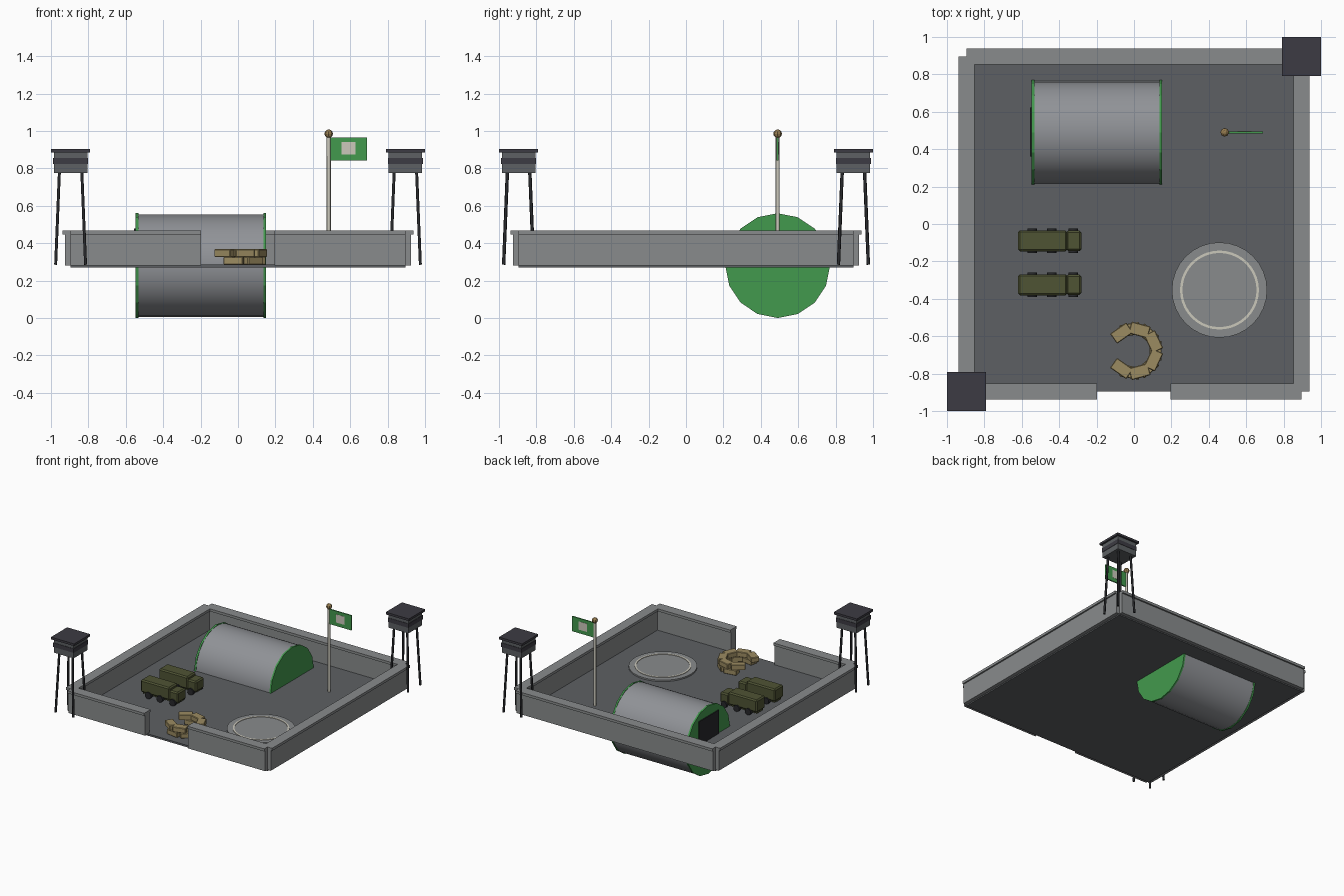
import bpy, bmesh, math
from mathutils import Vector, Matrix

if "Cube" in bpy.data.objects:
    bpy.data.objects.remove(bpy.data.objects["Cube"])


def mat(name, r, g, b):
    m = bpy.data.materials.new(name)
    m.diffuse_color = (r, g, b, 1)
    m.use_nodes = True
    m.node_tree.nodes["Principled BSDF"].inputs["Base Color"].default_value = m.diffuse_color
    return m


WALL = mat("wall_grey", .25, .26, .265)
FLOOR = mat("floor_grey", .11, .118, .126)
STEEL = mat("hangar_grey", .28, .29, .31)
GREEN = mat("green", .055, .32, .075)
ROOF = mat("roof_dark", .046, .044, .056)
BLACK = mat("black", .02, .021, .024)
OLIVE = mat("olive", .078, .088, .034)
TAN = mat("sandbag_tan", .33, .26, .12)
CREAM = mat("cream", .6, .58, .5)
BRASS = mat("brass", .3, .2, .08)


def finish(name, bm, m, smooth=False):
    bmesh.ops.recalc_face_normals(bm, faces=bm.faces)
    me = bpy.data.meshes.new(name)
    bm.to_mesh(me)
    bm.free()
    me.materials.append(m)
    if smooth:
        for p in me.polygons:
            p.use_smooth = len(p.vertices) == 4
    ob = bpy.data.objects.new(name, me)
    bpy.context.collection.objects.link(ob)
    return ob


def box(name, lo, hi, m, bevel=0, spin=None):
    """Box between two corners, optionally bevelled and turned by a matrix."""
    lo, hi = Vector(lo), Vector(hi)
    bm = bmesh.new()
    bmesh.ops.create_cube(bm, size=1, matrix=Matrix.Translation((lo + hi) / 2)
                          @ Matrix.Diagonal((*(hi - lo), 1)))
    if bevel:
        bmesh.ops.bevel(bm, geom=bm.edges[:], offset=bevel, segments=1, affect='EDGES')
    if spin:
        bm.transform(spin)
    return finish(name, bm, m)


def rod(name, a, b, r, m, sides=8, smooth=True):
    """Cylinder from point a to point b."""
    a, b = Vector(a), Vector(b)
    d = b - a
    bm = bmesh.new()
    bmesh.ops.create_cone(bm, cap_ends=True, segments=sides, radius1=r, radius2=r,
                          depth=d.length)
    bm.transform(Matrix.Translation((a + b) / 2) @ Vector((0, 0, 1)).rotation_difference(d).to_matrix().to_4x4())
    return finish(name, bm, m, smooth)


G = .285   # ground level
E = .895   # half the yard

# Yard floor
box("yard_floor", (-E, -E, .27), (E, E, G), FLOOR)


# Perimeter walls with wider caps, gate gap at the front
def wall(name, x0, y0, x1, y1):
    along_x = x1 - x0 > y1 - y0
    for part, t, z0, z1 in (("wall", .03, G - .005, .447), ("cap", .042, .447, .468)):
        dx, dy = (0, t) if along_x else (t, 0)
        box(f"{name}_{part}", (x0 - dx, y0 - dy, z0), (x1 + dx, y1 + dy, z1), WALL)


wall("back", -E, E, E, E)
wall("left", -E, -E, -E, E)
wall("right", E, -E, E, E)
wall("front_left", -E, -E, -.197, -E)
wall("front_right", .195, -E, E, -E)

# Hangar: round barrel half sunk through the floor, green ends, dark door
HY, HZ = .49, .28
rod("hangar_barrel", (-.535, HY, HZ), (.14, HY, HZ), .274, STEEL, 32)
rod("hangar_end_left", (-.547, HY, HZ), (-.532, HY, HZ), .28, GREEN, 16, False)
rod("hangar_end_right", (.136, HY, HZ), (.15, HY, HZ), .28, GREEN, 16, False)
box("hangar_door", (-.555, .362, G), (-.546, .622, .478), BLACK)

# Landing pad with painted ring
PX, PY = .457, -.353
rod("landing_pad", (PX, PY, G), (PX, PY, G + .012), .255, WALL, 32)
bm = bmesh.new()
n = 40
rings = [[bm.verts.new((PX + r * math.cos(2 * math.pi * i / n),
                        PY + r * math.sin(2 * math.pi * i / n), G + z)) for i in range(n)]
         for r, z in ((.198, .01), (.198, .016), (.211, .016), (.211, .01))]
for k in range(4):
    a, b = rings[k], rings[(k + 1) % 4]
    for i in range(n):
        bm.faces.new((a[i], a[(i + 1) % n], b[(i + 1) % n], b[i]))
finish("landing_pad_ring", bm, CREAM)

# Two parked trucks
for t, y in enumerate((-.09, -.325)):
    nm = f"truck_{t + 1}"
    box(nm + "_cargo", (-.62, y - .056, G + .033), (-.357, y + .056, G + .135), OLIVE, .01)
    box(nm + "_cab", (-.362, y - .054, G + .028), (-.281, y + .054, G + .115), OLIVE, .01)
    box(nm + "_chassis", (-.61, y - .04, G + .02), (-.29, y + .04, G + .04), OLIVE)
    for w, x in enumerate((-.545, -.44, -.325)):
        for s in (-1, 1):
            rod(f"{nm}_wheel_{w}_{'left' if s > 0 else 'right'}", (x, y + s * .04, G + .026),
                (x, y + s * .066, G + .026), .027, BLACK, 10)

# Sandbag nest: two staggered courses, open to the left
for course, z, angles in (("lower", G, range(-100, 101, 50)),
                          ("upper", G + .041, range(-125, 126, 50))):
    for i, a in enumerate(angles):
        spin = Matrix.Translation((0, -.678, z)) @ Matrix.Rotation(math.radians(a), 4, 'Z')
        box(f"sandbag_{course}_{i}", (.083, -.053, 0), (.148, .053, .042), TAN, .004, spin)

# Flagpole, ball and flag with a plain pale panel
FX, FY = .485, .49
rod("flagpole", (FX, FY, G), (FX, FY, .975), .011, CREAM)
bm = bmesh.new()
bmesh.ops.create_uvsphere(bm, u_segments=8, v_segments=6, radius=.023,
                          matrix=Matrix.Translation((FX, FY, .985)))
finish("flagpole_ball", bm, BRASS)
box("flag", (.494, FY - .005, .843), (.69, FY + .005, .965), GREEN)
box("flag_panel", (.553, FY - .007, .873), (.628, FY + .007, .94), CREAM)

# Watchtowers on two opposite corners
for side, s in (("front", -1), ("back", 1)):
    cx, cy = s * E, s * E
    nm = side + "_tower"

    def block(part, h, z0, z1, m):
        box(f"{nm}_{part}", (cx - h, cy - h, z0), (cx + h, cy + h, z1), m)

    block("cabin", .09, .775, .888, FLOOR)
    block("window_band", .093, .822, .856, ROOF)
    block("roof", .105, .886, .904, ROOF)
    for i, (u, v) in enumerate(((-1, -1), (1, -1), (1, 1), (-1, 1))):
        rod(f"{nm}_leg_{i}", (cx + u * .08, cy + v * .08, G),
            (cx + u * .06, cy + v * .06, .78), .009, BLACK, 6)
